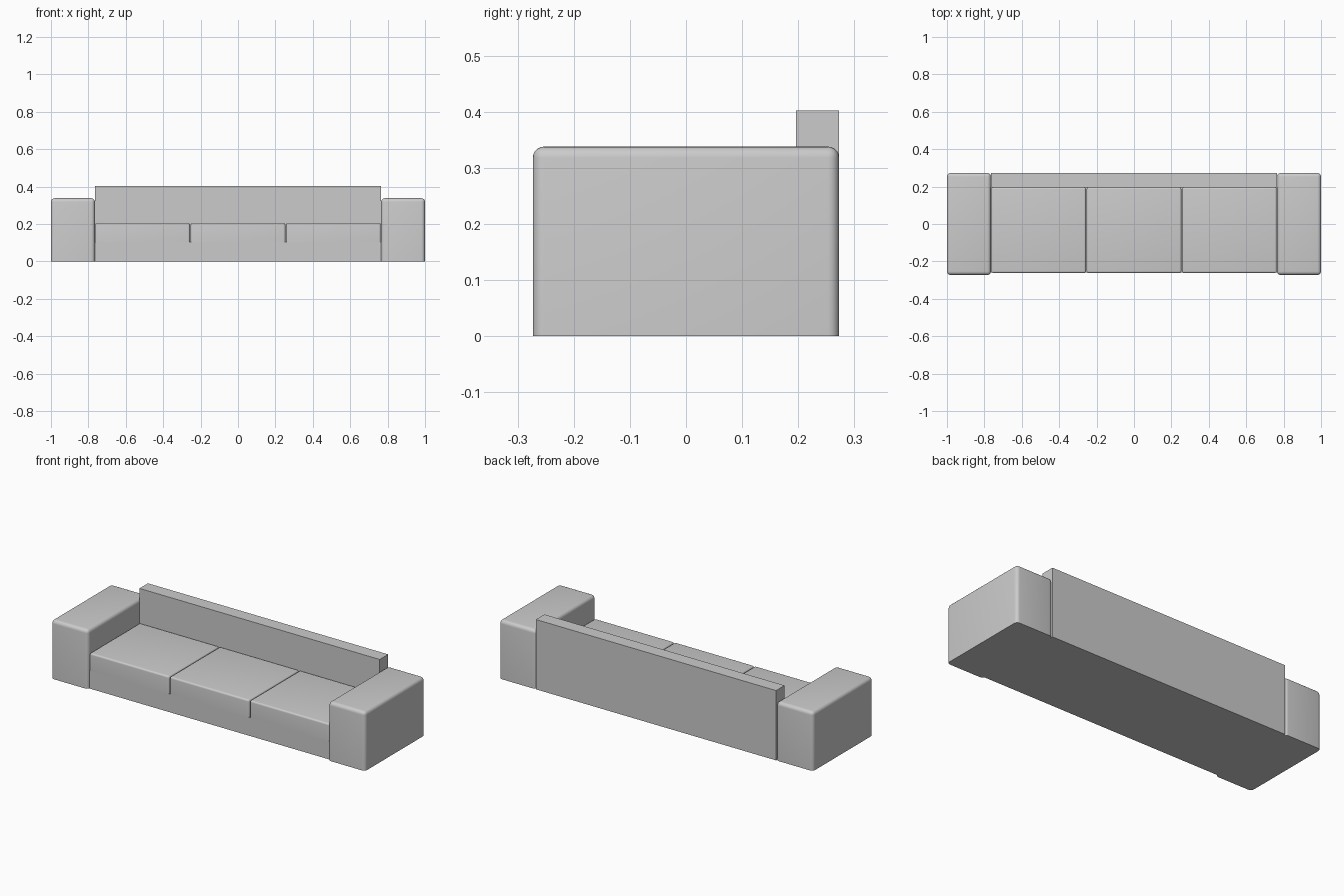
import bpy
import bmesh
import math

cube = bpy.data.objects.get("Cube")
if cube:
    bpy.data.objects.remove(cube, do_unlink=True)

# One plain fabric colour
fabric = bpy.data.materials.new("grey_fabric")
fabric.use_nodes = True
GREY = (0.6, 0.6, 0.6, 1.0)
fabric.diffuse_color = GREY
fabric.node_tree.nodes["Principled BSDF"].inputs["Base Color"].default_value = GREY


def block(name, x, y, z, radius=0.0):
    """Box between (min, max) pairs; every edge above the bottom is rounded."""
    bm = bmesh.new()
    bmesh.ops.create_cube(bm, size=1)
    for v in bm.verts:
        v.co = [lo + (c + 0.5) * (hi - lo) for c, (lo, hi) in zip(v.co, (x, y, z))]
    if radius:
        edges = [e for e in bm.edges if max(v.co.z for v in e.verts) > z[0] + 0.001]
        bmesh.ops.bevel(bm, geom=edges, offset=radius, segments=5,
                        profile=0.5, affect='EDGES', clamp_overlap=True)
    mesh = bpy.data.meshes.new(name)
    bm.to_mesh(mesh)
    bm.free()
    mesh.materials.append(fabric)
    obj = bpy.data.objects.new(name, mesh)
    bpy.context.collection.objects.link(obj)
    if radius:
        bpy.ops.object.select_all(action='DESELECT')
        obj.select_set(True)
        bpy.context.view_layer.objects.active = obj
        bpy.ops.object.shade_smooth_by_angle(angle=math.radians(40))
    return obj


INNER = 0.765          # inner face of the arms
DEPTH = 0.273          # half depth
BACK_FRONT = 0.196     # front face of the backrest
BASE_TOP = 0.105

# Frame and backrest
block("base", (-INNER, INNER), (-0.26, BACK_FRONT), (0, BASE_TOP))
block("backrest", (-INNER, INNER), (BACK_FRONT, DEPTH), (0, 0.402))

# Arms
block("right_arm", (-1, -INNER), (-DEPTH, DEPTH), (0, 0.338), 0.02)
block("left_arm", (INNER, 1), (-DEPTH, DEPTH), (0, 0.338), 0.02)

# Three seat cushions
step = 2 * INNER / 3
for i, side in enumerate(("right", "middle", "left")):
    x0 = -INNER + i * step
    block(side + "_seat_cushion", (x0 + 0.002, x0 + step - 0.002),
          (-0.262, BACK_FRONT), (BASE_TOP, 0.205), 0.01)
